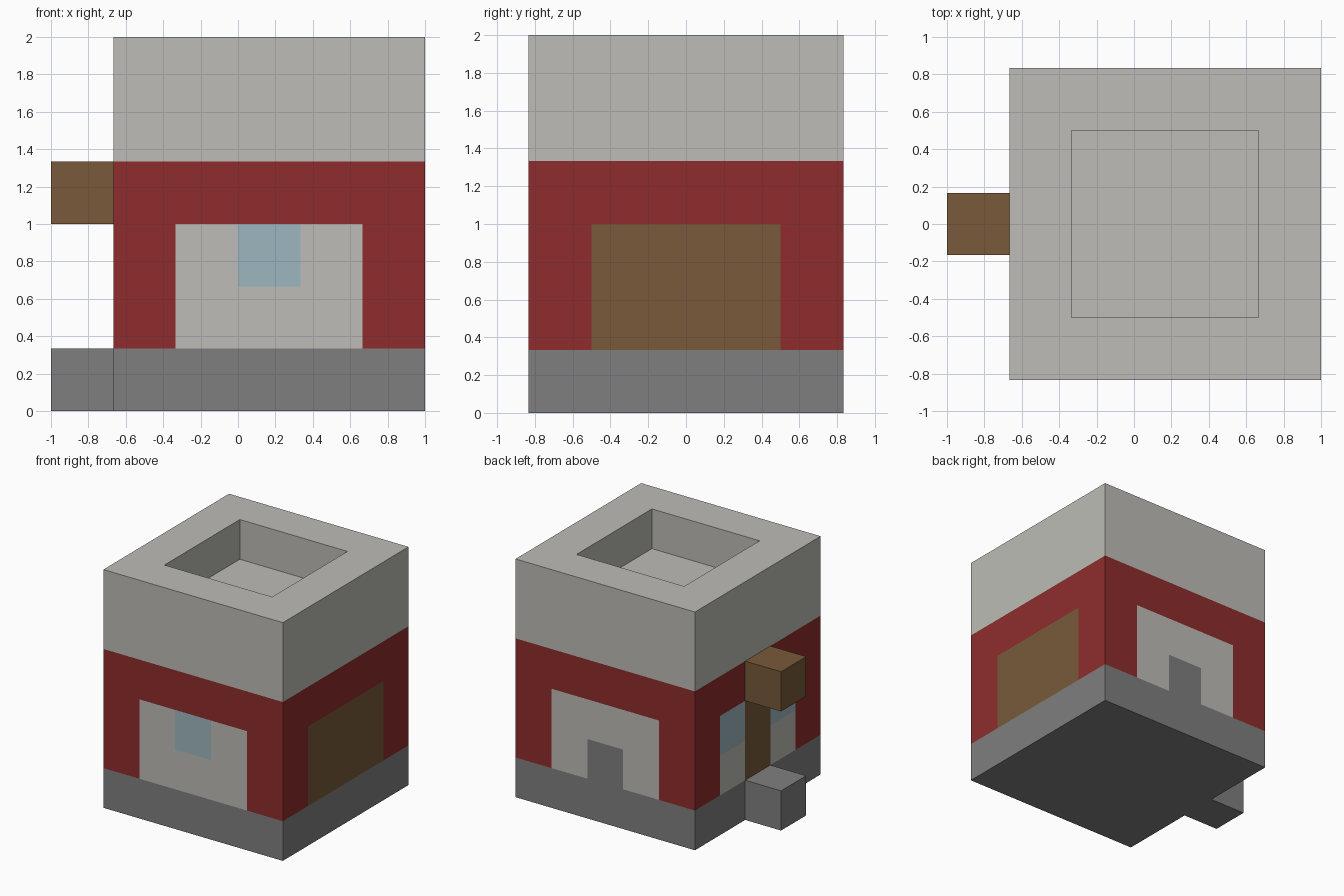
import bpy
import bmesh
from mathutils import Vector

U = 1 / 3  # one building module

if "Cube" in bpy.data.objects:
    bpy.data.objects.remove(bpy.data.objects["Cube"], do_unlink=True)


def to_linear(channel):
    c = channel / 255
    return c / 12.92 if c <= 0.04045 else ((c + 0.055) / 1.055) ** 2.4


def make_material(name, rgb):
    colour = [to_linear(c) for c in rgb] + [1]
    mat = bpy.data.materials.new(name)
    mat.use_nodes = True
    mat.diffuse_color = colour
    shader = next(n for n in mat.node_tree.nodes if n.type == "BSDF_PRINCIPLED")
    shader.inputs["Base Color"].default_value = colour
    return mat


plaster = make_material("pale plaster", (189, 188, 183))
red = make_material("red wall paint", (143, 44, 44))
stone = make_material("grey stone", (127, 127, 127))
wood = make_material("brown wood", (120, 90, 58))
glass = make_material("pale blue glass", (157, 183, 191))


def box_mesh(low, high):
    """Box between two corners given in modules."""
    bm = bmesh.new()
    bmesh.ops.create_cube(bm, size=1)
    low, high = Vector(low) * U, Vector(high) * U
    bmesh.ops.scale(bm, vec=high - low, verts=bm.verts)
    bmesh.ops.translate(bm, vec=(low + high) / 2, verts=bm.verts)
    return bm


def finish(name, bm, *materials):
    mesh = bpy.data.meshes.new(name)
    bm.normal_update()
    bm.to_mesh(mesh)
    bm.free()
    for mat in materials:
        mesh.materials.append(mat)
    obj = bpy.data.objects.new(name, mesh)
    bpy.context.collection.objects.link(obj)
    return obj


# Stone foundation, entrance step and the wooden block above it
finish("foundation", box_mesh((-2, -2.5, 0), (3, 2.5, 1)), stone)
finish("entrance_step", box_mesh((-3, -0.5, 0), (-2, 0.5, 1)), stone)
finish("wooden_block", box_mesh((-3, -0.5, 3), (-2, 0.5, 4)), wood)

# Roof with a square recess
bm = box_mesh((-2, -2.5, 4), (3, 2.5, 6))
bm.normal_update()
top = max(bm.faces, key=lambda f: f.calc_center_median().z)
bmesh.ops.inset_region(bm, faces=[top], thickness=U, use_even_offset=True)
floor = bmesh.ops.extrude_discrete_faces(bm, faces=[top])["faces"][0]
bmesh.ops.translate(bm, vec=(0, 0, -U), verts=floor.verts)
finish("recessed_roof", bm, plaster)

# Painted storey, cut into modules
RED, WHITE, WOOD, BLUE, GREY = range(5)
bm = box_mesh((-2, -2.5, 1), (3, 2.5, 4))
bm.normal_update()
caps = [f for f in bm.faces if abs(f.normal.z) > 0.5]
bmesh.ops.delete(bm, geom=caps, context="FACES_ONLY")
for axis, start, count in ((0, -2, 5), (1, -2.5, 5), (2, 1, 3)):
    for step in range(1, count):
        normal, point = Vector(), Vector()
        normal[axis] = 1
        point[axis] = (start + step) * U
        bmesh.ops.bisect_plane(bm, geom=bm.verts[:] + bm.edges[:] + bm.faces[:],
                               plane_co=point, plane_no=normal)


def wall_colour(face):
    centre, normal = face.calc_center_median() / U, face.normal
    on_side = abs(normal.x) > 0.5
    across = abs(centre.y if on_side else centre.x - 0.5)
    middle, upper = across < 0.5, centre.z > 2
    if across > 1.6 or centre.z > 3:
        return RED
    if on_side and normal.x > 0:       # broad wooden door
        return WOOD
    if on_side:                        # entrance between two windows
        return WOOD if middle else BLUE if upper else WHITE
    if normal.y < 0:                   # front window
        return BLUE if middle and upper else WHITE
    return GREY if middle and not upper else WHITE  # small back door


bm.normal_update()
for face in bm.faces:
    face.material_index = wall_colour(face)
bmesh.ops.dissolve_limit(bm, angle_limit=0.01, verts=bm.verts, edges=bm.edges,
                         delimit={"MATERIAL"})
finish("painted_walls", bm, red, plaster, wood, glass, stone)
